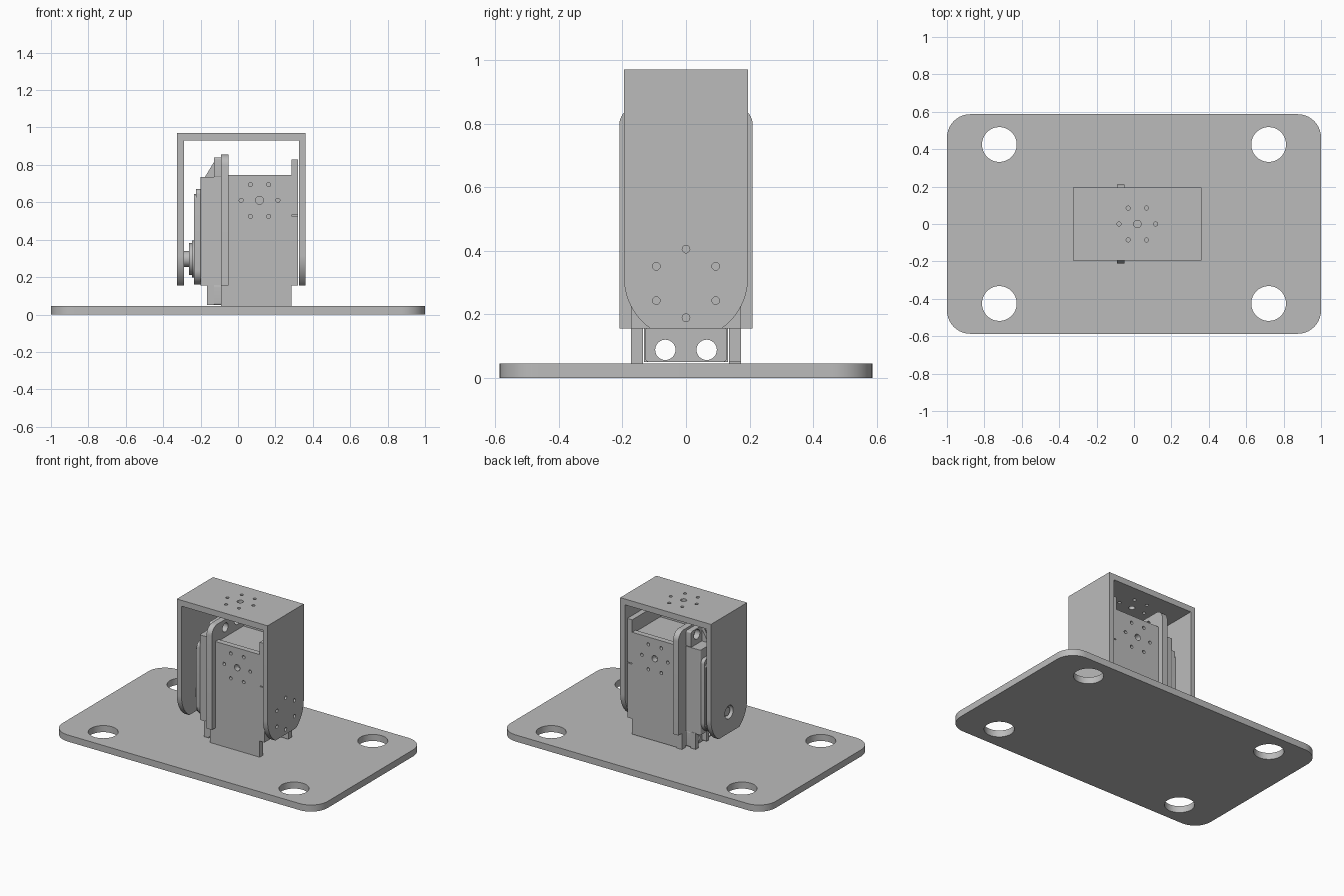
import bpy, bmesh
from math import pi, cos, sin, sqrt
from mathutils import Matrix, Vector

if "Cube" in bpy.data.objects:
    bpy.data.objects.remove(bpy.data.objects["Cube"], do_unlink=True)

grey = bpy.data.materials.new("plain grey")
grey.use_nodes = True
grey.diffuse_color = (0.5, 0.5, 0.5, 1)
grey.node_tree.nodes["Principled BSDF"].inputs["Base Color"].default_value = (0.5, 0.5, 0.5, 1)

# Profile plane for each extrusion axis, columns are profile u, v and depth
FRAMES = {
    "x": Matrix(((0, 0, 1), (1, 0, 0), (0, 1, 0))),
    "y": Matrix(((1, 0, 0), (0, 0, -1), (0, 1, 0))),
    "z": Matrix.Identity(3),
}


def circle(u, v, r, n=32):
    return [(u + r * cos(2 * pi * i / n), v + r * sin(2 * pi * i / n)) for i in range(n)]


def ring(u, v, spread, r, start=0):
    """Six small holes on a bolt circle."""
    angles = [start + i * pi / 3 for i in range(6)]
    return [circle(u + spread * cos(a), v + spread * sin(a), r, 16) for a in angles]


def rect(u0, u1, v0, v1, low=0, high=0, n=10):
    """Rectangle with rounded lower and upper corners."""
    pts = []
    corners = [(u1, v1, high, -1, -1), (u0, v1, high, 1, -1),
               (u0, v0, low, 1, 1), (u1, v0, low, -1, 1)]
    for q, (u, v, r, su, sv) in enumerate(corners):
        if r == 0:
            pts.append((u, v))
            continue
        for i in range(n + 1):
            a = (q + i / n) * pi / 2
            pts.append((u + su * r + r * cos(a), v + sv * r + r * sin(a)))
    return pts


def plate(name, axis, d0, d1, outline, holes=()):
    """Extrude a profile with holes between two depths along an axis."""
    curve = bpy.data.curves.new(name, "CURVE")
    curve.dimensions = "2D"
    curve.fill_mode = "BOTH"
    curve.extrude = (d1 - d0) / 2
    for loop in [outline, *holes]:
        spline = curve.splines.new("POLY")
        spline.points.add(len(loop) - 1)
        for point, (u, v) in zip(spline.points, loop):
            point.co = (u, v, 0, 1)
        spline.use_cyclic_u = True
    temp = bpy.data.objects.new("profile_helper", curve)
    bpy.context.collection.objects.link(temp)
    graph = bpy.context.evaluated_depsgraph_get()
    mesh = bpy.data.meshes.new_from_object(temp.evaluated_get(graph))
    bpy.data.objects.remove(temp, do_unlink=True)
    bpy.data.curves.remove(curve)

    mesh.transform(FRAMES[axis].to_4x4())
    shift = Vector((0, 0, 0))
    shift["xyz".index(axis)] = (d0 + d1) / 2
    mesh.transform(Matrix.Translation(shift))
    bm = bmesh.new()
    bm.from_mesh(mesh)
    bmesh.ops.remove_doubles(bm, verts=bm.verts, dist=0.0002)
    bmesh.ops.recalc_face_normals(bm, faces=bm.faces)
    bm.to_mesh(mesh)
    bm.free()
    mesh.name = name
    mesh.materials.clear()
    mesh.materials.append(grey)
    obj = bpy.data.objects.new(name, mesh)
    bpy.context.collection.objects.link(obj)
    bpy.ops.object.select_all(action="DESELECT")
    bpy.context.view_layer.objects.active = obj
    obj.select_set(True)
    bpy.ops.object.shade_smooth_by_angle(angle=pi / 6)
    return obj


# Base plate with four mounting holes
plate("base_plate", "z", 0, 0.045, rect(-1, 1, -0.587, 0.587, 0.125, 0.125),
      [circle(x, y, 0.093, 48) for x in (-0.72, 0.72) for y in (-0.425, 0.425)])

# Swinging U bracket: top and two arms with rounded, cut-off ends
plate("bracket_top", "z", 0.93, 0.97, rect(-0.325, 0.36, -0.195, 0.195),
      [circle(0.018, 0, 0.02)] + ring(0.018, 0, 0.098, 0.011))
half, bottom, pivot = 0.195, 0.155, 0.315
arc = []
for i in range(17):
    z = pivot - (pivot - bottom) * i / 16
    arc.append((sqrt(half ** 2 - (pivot - z) ** 2), z))
arm = [(-half, 0.93), (half, 0.93)] + arc + [(-y, z) for y, z in reversed(arc)]
plate("left_arm", "x", 0.325, 0.36, arm, ring(0, 0.297, 0.108, 0.012, pi / 6))
plate("right_arm", "x", -0.325, -0.29, arm, [circle(0, 0.297, 0.045)])

# Motor holder: front and back plates with a narrow slit, end wall, flange
for name, y0, y1, z0 in (("holder_front", -0.173, -0.135, 0.045),
                         ("holder_back", 0.135, 0.173, 0.05)):
    side = [(-0.05, z0), (0.285, z0), (0.285, 0.155), (0.322, 0.155),
            (0.322, 0.527), (0.287, 0.527), (0.287, 0.533), (0.322, 0.533),
            (0.322, 0.83), (0.285, 0.83), (0.285, 0.745), (-0.05, 0.745)]
    plate(name, "y", y0, y1, side,
          [circle(0.115, 0.61, 0.021)] + ring(0.115, 0.61, 0.098, 0.011))
    plate(name + "_leg", "x", -0.09, -0.05, rect(y0, y1, 0.045, 0.155))
plate("holder_end_wall", "x", 0.285, 0.322, rect(-0.135, 0.135, 0.155, 0.83))
plate("holder_flange", "x", -0.09, -0.05, rect(-0.21, 0.21, 0.155, 0.855, 0, 0.06),
      [circle(y, 0.8, 0.03) for y in (-0.065, 0.065)])

# Servo motor: body, mounting ears, ribs and gear cover
plate("motor_body", "z", 0.155, 0.735, rect(-0.2, 0.285, -0.13, 0.13, 0.012, 0.012))
for name, z0, z1, hole_z in (("lower_ear", 0.05, 0.16, 0.088), ("upper_ear", 0.73, 0.84, 0.8)):
    plate(name, "x", -0.128, -0.091, rect(-0.128, 0.128, z0, z1, 0.012, 0.012),
          [circle(y, hole_z, 0.032) for y in (-0.065, 0.065)])
plate("upper_rib", "y", -0.012, 0.012, [(-0.18, 0.73), (-0.12, 0.73), (-0.12, 0.83)])
plate("lower_rib", "y", -0.012, 0.012, rect(-0.165, -0.125, 0.06, 0.16))
for side in (-1, 1):
    inner, outer = sorted((side * 0.1, side * 0.132))
    plate("lower_foot", "y", inner, outer, rect(-0.165, -0.128, 0.05, 0.16))
plate("gear_cover", "x", -0.235, -0.2, rect(-0.118, 0.118, 0.16, 0.645, 0.08, 0.03))
plate("gear_cover_rim", "x", -0.225, -0.2, rect(-0.124, 0.124, 0.16, 0.672, 0.08, 0.03))

# Output horn stepping down to the arm's pivot screw
for name, x0, x1, r in (("horn_base", -0.245, -0.235, 0.1), ("horn_disc", -0.262, -0.245, 0.085),
                        ("horn_hub", -0.295, -0.262, 0.042), ("pivot_screw", -0.312, -0.295, 0.028)):
    plate(name, "x", x0, x1, circle(0, 0.297, r))
